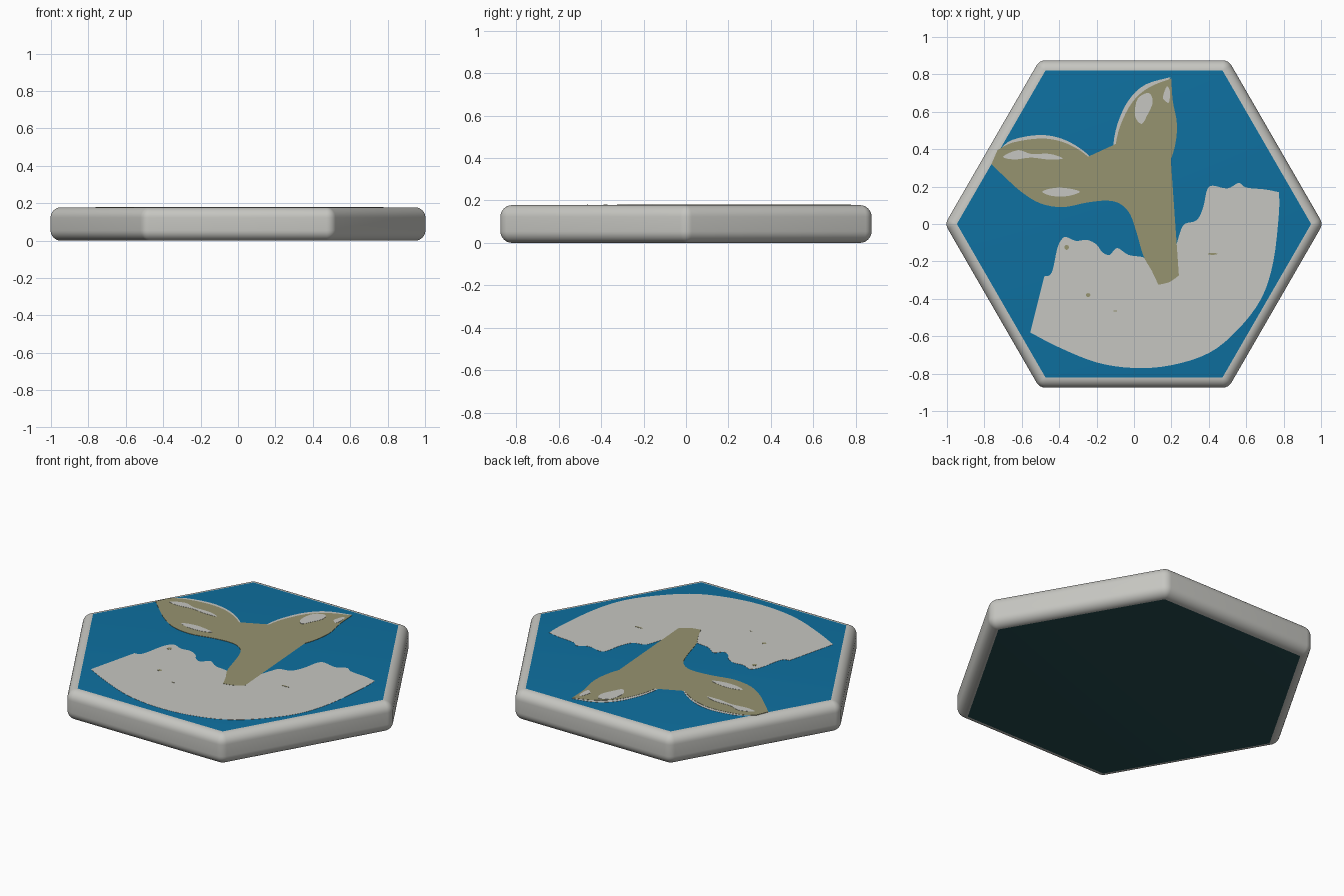
import bpy, bmesh, math
from mathutils import Vector

if "Cube" in bpy.data.objects:
    bpy.data.objects.remove(bpy.data.objects["Cube"])


def material(name, rgb):
    lin = [((c / 255 + 0.055) / 1.055) ** 2.4 if c > 10 else c / 255 / 12.92 for c in rgb]
    m = bpy.data.materials.new(name)
    m.diffuse_color = (*lin, 1)
    m.use_nodes = True
    m.node_tree.nodes["Principled BSDF"].inputs["Base Color"].default_value = m.diffuse_color
    return m


GREY = material("light grey", (198, 198, 193))
BLUE = material("blue", (14, 112, 160))
OLIVE = material("olive", (150, 147, 112))
TEAL = material("dark teal", (36, 74, 77))
H, R, INNER = 0.178, 0.055, 0.947


def finish(name, bm, mats):
    me = bpy.data.meshes.new(name)
    bm.to_mesh(me)
    bm.free()
    ob = bpy.data.objects.new(name, me)
    bpy.context.collection.objects.link(ob)
    for m in mats:
        me.materials.append(m)
    return ob


def smooth(pts, steps=4):
    """Closed Catmull-Rom outline; a repeated point makes a sharp corner."""
    p = [Vector(q) for q in pts]
    n, out = len(p), []
    for i in range(n):
        a, b, c, d = p[i - 1], p[i], p[(i + 1) % n], p[(i + 2) % n]
        if (b - c).length < 1e-6:
            continue
        for k in range(steps):
            t = k / steps
            out.append(0.5 * (2 * b + (c - a) * t + (2 * a - 5 * b + 4 * c - d) * t * t
                              + (3 * b - a - 3 * c + d) * t ** 3))
    return out


def plate(name, pts, mat, top):
    """Thin flat plate lying on the blue face."""
    bm = bmesh.new()
    q = smooth(pts)
    if sum(q[i - 1].cross(q[i]) for i in range(len(q))) < 0:
        q.reverse()
    up = [bm.verts.new((v.x, v.y, H + top)) for v in q]
    lo = [bm.verts.new((v.x, v.y, H - 0.001)) for v in q]
    for i in range(len(q)):
        bm.faces.new((up[i - 1], lo[i - 1], lo[i], up[i]))
    face = bm.faces.new(up)
    bmesh.ops.triangulate(bm, faces=[face])
    return finish(name, bm, [mat])


def blob(x, y, rx, ry):
    return [(x + rx * math.cos(a * math.pi / 4), y + ry * math.sin(a * math.pi / 4)) for a in range(8)]


# Hexagonal tile with a rounded rim, blue face and dark underside
bm = bmesh.new()
SEG = 6
profile = [(R * math.sin(a * math.pi / 16), R - R * math.cos(a * math.pi / 16)) for a in range(9)]
profile += [(o, H - z) for o, z in reversed(profile)]
rings = []
for off, z in profile:
    ring = []
    for k in range(6):
        c = k * math.pi / 3
        for s in range(SEG + 1):
            a = c + (s / SEG - 0.5) * math.pi / 3
            ring.append(bm.verts.new((INNER * math.cos(c) + off * math.cos(a),
                                      INNER * math.sin(c) + off * math.sin(a), z)))
    rings.append(ring)
for lo, up in zip(rings, rings[1:]):
    for i in range(len(lo)):
        bm.faces.new((lo[i - 1], lo[i], up[i], up[i - 1]))
bmesh.ops.remove_doubles(bm, verts=bm.verts, dist=1e-5)
bmesh.ops.holes_fill(bm, edges=[e for e in bm.edges if e.is_boundary], sides=0)
bmesh.ops.recalc_face_normals(bm, faces=bm.faces)
for f in bm.faces:
    if len(f.verts) == 6:
        f.material_index = 1 if f.calc_center_median().z > H / 2 else 2
tile = finish("hexagon_tile", bm, [GREY, BLUE, TEAL])
bpy.context.view_layer.objects.active = tile
tile.select_set(True)
bpy.ops.object.shade_smooth_by_angle(angle=math.radians(35))
tile.select_set(False)

# Broken bowl of soil
plate("soil_bowl", [
    (-.555, -.58), (-.555, -.58), (-.48, -.28), (-.48, -.28), (-.44, -.26), (-.41, -.13), (-.385, -.08),
    (-.36, -.07), (-.31, -.09), (-.25, -.085), (-.2, -.11), (-.17, -.15), (-.13, -.165), (-.09, -.128),
    (-.03, -.165), (.05, -.178), (.1, -.21), (.17, -.21), (.21, -.16), (.245, -.05), (.27, 0), (.335, .02),
    (.37, .09), (.39, .18), (.42, .205), (.5, .19), (.56, .22), (.6, .195), (.7, .185), (.775, .17), (.775, .17),
    (.775, .06), (.745, -.2), (.68, -.4), (.55, -.57), (.4, -.69), (.2, -.755), (0, -.77), (-.2, -.74),
    (-.4, -.66)], GREY, 0.001)

# Pale leaf edges, showing as slivers behind the olive leaves
plate("left_leaf_edge", [
    (-.722, .395), (-.722, .395), (-.65, .45), (-.5, .476), (-.37, .45), (-.25, .375), (-.16, .27),
    (-.16, .27), (-.4, .35)], GREY, 0.001)
plate("right_leaf_edge", [
    (-.1, .31), (-.1, .31), (-.112, .4), (-.09, .53), (-.03, .66), (.06, .745), (.195, .785), (.195, .785),
    (.1, .6)], GREY, 0.001)

# Sprout: stem and two leaves
plate("sprout", [
    (-.762, .32), (-.762, .32), (-.73, .395), (-.73, .395), (-.65, .435), (-.5, .457), (-.38, .438), (-.27, .38),
    (-.18, .29), (-.11, .2), (-.055, .155), (-.055, .155), (-.06, .21), (-.095, .3), (-.1, .4), (-.075, .52),
    (-.01, .65), (.08, .73), (.2, .778), (.2, .778), (.207, .66), (.23, .53), (.215, .4), (.17, .3), (.09, .235),
    (.04, .17), (.03, .08), (.06, -.02), (.11, -.12), (.17, -.205), (.24, -.275), (.24, -.275), (.19, -.31),
    (.13, -.325), (.13, -.325), (.095, -.25), (.05, -.17), (.015, -.05), (-.02, .05), (-.07, .105), (-.14, .125),
    (-.25, .115), (-.38, .09), (-.5, .11), (-.6, .17), (-.69, .25)], OLIVE, 0.002)

# Leaf highlights
highlights = {
    "left_leaf_shine_upper": [(-.7, .36), (-.62, .395), (-.55, .375), (-.45, .375), (-.38, .35), (-.46, .345),
                              (-.55, .355), (-.64, .345)],
    "left_leaf_shine_lower": [(-.49, .175), (-.4, .195), (-.29, .175), (-.35, .15), (-.44, .15)],
    "right_leaf_shine_large": [(.005, .58), (.02, .67), (.08, .7), (.1, .65), (.07, .58), (.04, .535)],
    "right_leaf_shine_small": [(.155, .68), (.175, .735), (.192, .71), (.187, .65), (.165, .66)],
}
for name, pts in highlights.items():
    plate(name, pts, GREY, 0.003)

# Olive specks on the soil
for i, s in enumerate([(-.36, -.125, .012, .013), (-.245, -.38, .012, .01), (.42, -.16, .026, .005),
                       (-.1, -.465, .01, .003)]):
    plate(f"soil_speck_{i + 1}", blob(*s), OLIVE, 0.002)
